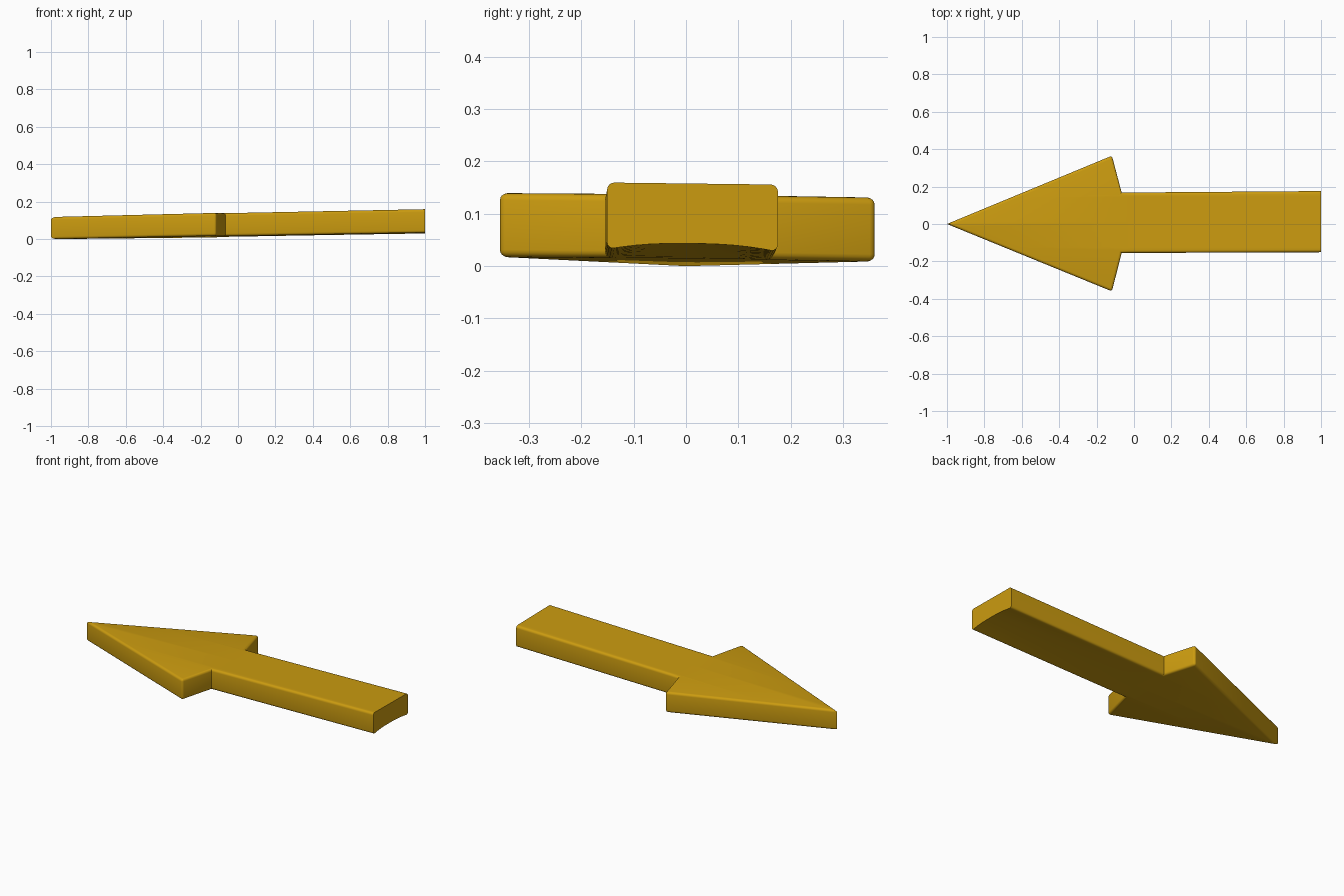
import bpy, bmesh
from mathutils import Vector

if "Cube" in bpy.data.objects:
    bpy.data.objects.remove(bpy.data.objects["Cube"])

# Arrow outline seen from above (tip on the left, blunt tail on the right)
outline = [(-1, 0), (-0.118, -0.36), (-0.066, -0.155), (1, -0.151),
           (1, 0.176), (-0.066, 0.168), (-0.118, 0.365)]
H = 0.122

bm = bmesh.new()
face = bm.faces.new([bm.verts.new((x, y, 0)) for x, y in outline])
ext = bmesh.ops.extrude_face_region(bm, geom=[face])
for v in ext["geom"]:
    if isinstance(v, bmesh.types.BMVert):
        v.co.z = H
bmesh.ops.recalc_face_normals(bm, faces=bm.faces)


# Round the rims and the barb corners, keep the tail end and notches crisp
def rounded(e):
    a, b = (v.co for v in e.verts)
    if min(a.x, b.x) > 0.9:
        return False
    if abs(a.z - b.z) > 0.01:
        return abs(a.y) > 0.3
    return True


bmesh.ops.bevel(bm, geom=[e for e in bm.edges if rounded(e)], offset=0.014,
                offset_type='OFFSET', segments=4, profile=0.5, affect='EDGES')


# Slice into a grid so the underside can be hollowed
def cut(point, normal):
    bmesh.ops.bisect_plane(bm, geom=bm.verts[:] + bm.edges[:] + bm.faces[:],
                           plane_co=Vector(point), plane_no=Vector(normal))


for i in range(10):
    cut((-0.02 + i * 0.105, 0, 0), (1, 0, 0))
for i in range(-5, 6):
    cut((0, 0.01 + i * 0.027, 0), (0, 1, 0))

# Gentle rise towards the tail, slight sideways tilt, hollow under the shaft
for v in bm.verts:
    x, y, z = v.co
    t = z / H
    top = 0.142 + 0.02 * x
    bottom = 0.019 + 0.0155 * x
    if x > 0:
        bottom += 0.013 * x * max(0, 1 - abs((y - 0.01) / 0.16) ** 2.5)
    v.co.z = bottom + (top - bottom) * t - 0.012 * y
low = min(v.co.z for v in bm.verts)
for v in bm.verts:
    v.co.z -= low

mesh = bpy.data.meshes.new("arrow")
bm.to_mesh(mesh)
bm.free()
arrow = bpy.data.objects.new("arrow", mesh)
bpy.context.collection.objects.link(arrow)

gold = bpy.data.materials.new("gold")
gold.diffuse_color = (0.6, 0.33, 0.005, 1)
gold.use_nodes = True
gold.node_tree.nodes["Principled BSDF"].inputs["Base Color"].default_value = gold.diffuse_color
mesh.materials.append(gold)

bpy.context.view_layer.objects.active = arrow
arrow.select_set(True)
bpy.ops.object.shade_smooth_by_angle(angle=0.6)
